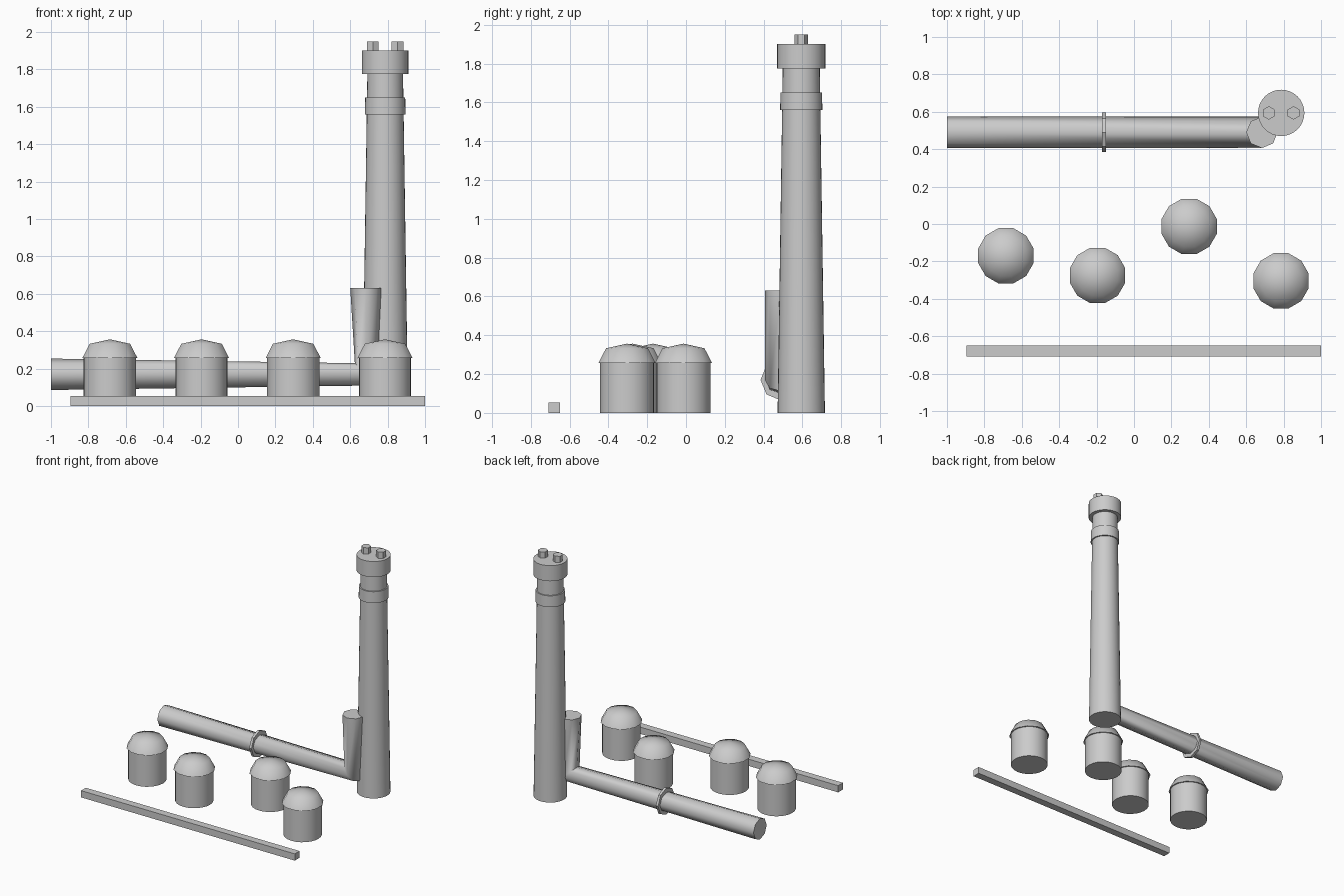
import bpy, bmesh
from math import pi, sin, cos, radians
from mathutils import Vector

if "Cube" in bpy.data.objects:
    bpy.data.objects.remove(bpy.data.objects["Cube"])


def loft(name, rings, angle=40):
    """Skin a list of point rings, cap both ends, shade by angle."""
    bm = bmesh.new()
    loops = [[bm.verts.new(p) for p in ring] for ring in rings]
    for a, b in zip(loops, loops[1:]):
        n = max(len(a), len(b))
        for i in range(n):
            j = (i + 1) % n
            if len(b) == 1:
                bm.faces.new((a[i], a[j], b[0]))
            else:
                bm.faces.new((a[i], a[j], b[j], b[i]))
    for end in (loops[0], loops[-1]):
        if len(end) > 2:
            bm.faces.new(end)
    bmesh.ops.recalc_face_normals(bm, faces=bm.faces)
    mesh = bpy.data.meshes.new(name)
    bm.to_mesh(mesh)
    bm.free()
    obj = bpy.data.objects.new(name, mesh)
    bpy.context.collection.objects.link(obj)
    bpy.ops.object.select_all(action='DESELECT')
    obj.select_set(True)
    bpy.context.view_layer.objects.active = obj
    bpy.ops.object.shade_smooth_by_angle(angle=radians(angle))
    return obj


def ring(center, r, n, u=(1, 0, 0), v=(0, 1, 0), phase=0.0):
    c, u, v = Vector(center), Vector(u), Vector(v)
    if r == 0:
        return [c]
    return [c + r * (cos(phase + 2 * pi * i / n) * u + sin(phase + 2 * pi * i / n) * v)
            for i in range(n)]


def turned(name, x, y, profile, n, phase=0.0, angle=40):
    """Upright part from (radius, z) pairs."""
    return loft(name, [ring((x, y, z), r, n, phase=phase) for r, z in profile], angle)


# Chimney: tapered shaft, collar, cap and two hexagonal flues
CX, CY = 0.787, 0.594
turned("chimney_shaft", CX, CY, [(0.122, 0), (0.095, 1.80)], 32)
turned("chimney_collar", CX, CY, [(0.109, 1.56), (0.107, 1.65)], 32)
turned("chimney_cap", CX, CY, [(0.124, 1.775), (0.124, 1.90)], 32)
for side, dx in (("left", -0.066), ("right", 0.066)):
    turned("flue_" + side, CX + dx, CY, [(0.036, 1.88), (0.036, 1.95)], 6, pi / 6)

# Octagonal pipe with a pinched mitre elbow rising beside the chimney
PY, PZ, PR, EX = 0.49, 0.17, 0.084, 0.684
d = 0.5 ** 0.5
loft("elbow_pipe", [
    ring((-1.0, PY, PZ), PR, 8, (0, 1, 0), (0, 0, 1)),
    ring((EX, PY, PZ), PR, 8, (0, 1, 0), (-d, 0, d)),
    ring((EX, PY, 0.632), PR, 8, (0, 1, 0), (-1, 0, 0)),
], 60)

# Flange around the pipe
loft("pipe_flange", [ring((x, PY, PZ), 0.106, 8, (0, 1, 0), (0, 0, 1))
                     for x in (-0.17, -0.15)])

# Four domed tanks
tanks = [(-0.685, -0.17), (-0.195, -0.275), (0.295, -0.013), (0.786, -0.304)]
for i, (x, y) in enumerate(tanks, 1):
    turned(f"tank_body_{i}", x, y, [(0.14, 0), (0.14, 0.262)], 24)
    turned(f"tank_dome_{i}", x, y,
           [(0.153, 0.256), (0.112, 0.333), (0, 0.357)], 12, pi / 12, 60)

# Long kerb along the front
bpy.ops.mesh.primitive_cube_add(size=1, location=(0.0525, -0.679, 0.027))
kerb = bpy.context.object
kerb.name = "front_kerb"
kerb.scale = (1.895, 0.06, 0.054)
